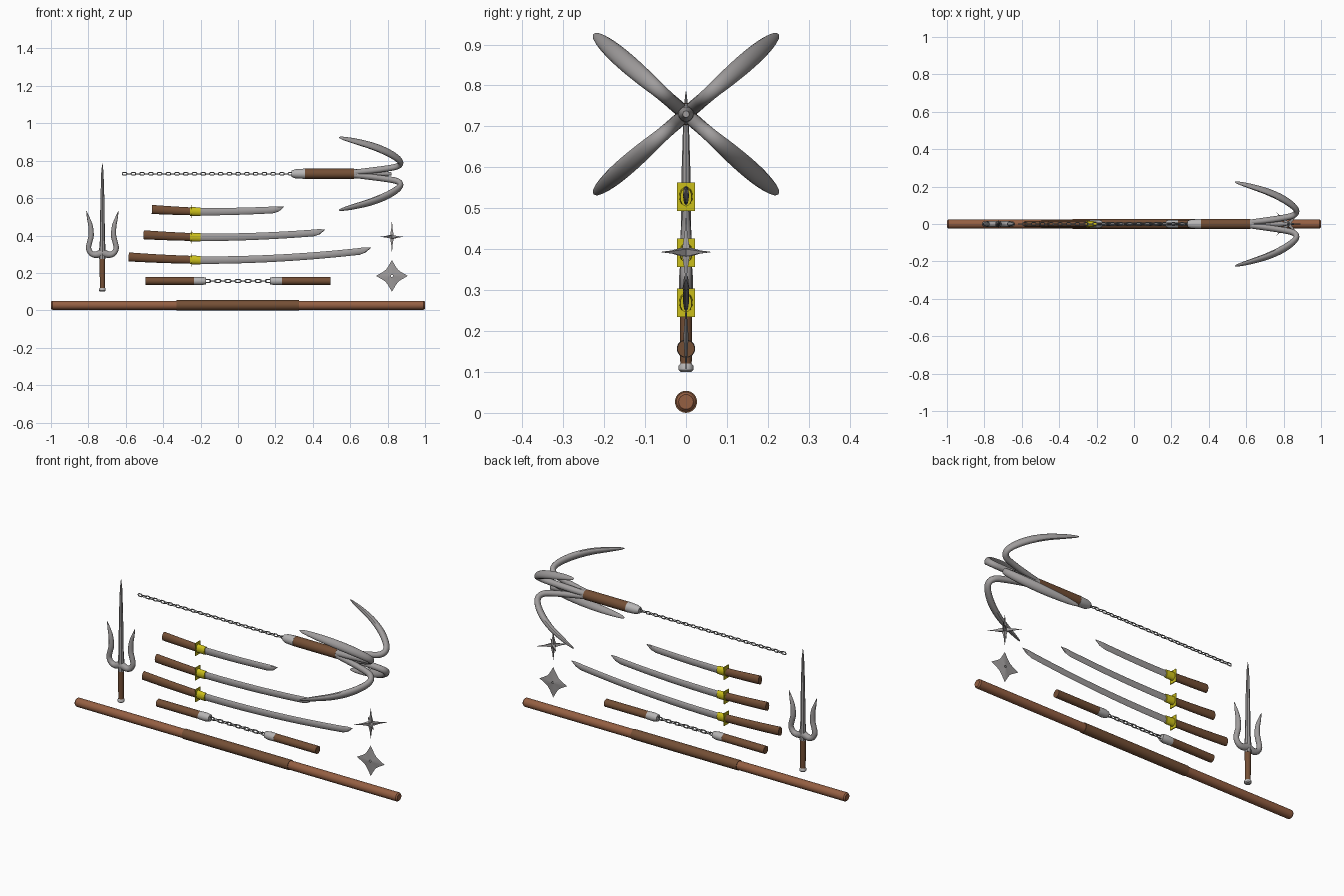
import bpy, bmesh, math
from mathutils import Vector

if "Cube" in bpy.data.objects:
    bpy.data.objects.remove(bpy.data.objects["Cube"])

X, Y, Z = Vector((1, 0, 0)), Vector((0, 1, 0)), Vector((0, 0, 1))


def material(name, rgb):
    m = bpy.data.materials.new(name)
    m.diffuse_color = (*rgb, 1)
    m.use_nodes = True
    m.node_tree.nodes["Principled BSDF"].inputs["Base Color"].default_value = m.diffuse_color
    return m


STEEL = material("steel grey", (0.35, 0.335, 0.335))
CAP = material("light cap grey", (0.47, 0.46, 0.46))
CHAIN = material("chain grey", (0.27, 0.27, 0.27))
WOOD = material("red brown wood", (0.30, 0.115, 0.055))
GRIP = material("dark brown grip", (0.175, 0.078, 0.036))
BRASS = material("yellow brass", (0.60, 0.52, 0.01))


def finish(name, bm, mat):
    bmesh.ops.recalc_face_normals(bm, faces=bm.faces)
    me = bpy.data.meshes.new(name)
    bm.to_mesh(me)
    bm.free()
    me.materials.append(mat)
    ob = bpy.data.objects.new(name, me)
    bpy.context.collection.objects.link(ob)
    bpy.ops.object.select_all(action='DESELECT')
    ob.select_set(True)
    bpy.context.view_layer.objects.active = ob
    bpy.ops.object.shade_smooth_by_angle(angle=math.radians(35))
    return ob


def spline(st, k=4):
    """Catmull-Rom resampling of stations."""
    p = [Vector(s) for s in st]
    out = []
    for i in range(len(p) - 1):
        a, b, c, d = p[max(i - 1, 0)], p[i], p[i + 1], p[min(i + 2, len(p) - 1)]
        for j in range(k):
            t = j / k
            out.append(0.5 * (2 * b + (c - a) * t + (2 * a - 5 * b + 4 * c - d) * t * t
                              + (3 * b - a - 3 * c + d) * t ** 3))
    return out + [p[-1]]


def sweep(bm, st, n=14, o=Vector(), u=X, v=Z, s=Y, closed=False):
    """Loft elliptical rings along a path in the u-v plane.
    Station: u, v, half width along s, half height in the plane."""
    rings, m = [], len(st)
    for i, (pu, pv, a, b) in enumerate(st):
        p = st[(i - 1) % m if closed else max(i - 1, 0)]
        q = st[(i + 1) % m if closed else min(i + 1, m - 1)]
        t = Vector((q[0] - p[0], q[1] - p[1])).normalized()
        nor = -t.y * u + t.x * v
        c = o + pu * u + pv * v
        rings.append([bm.verts.new(c + s * a * math.cos(w) + nor * b * math.sin(w))
                      for w in (2 * math.pi * k / n for k in range(n))])
    for i in range(m if closed else m - 1):
        r, q = rings[i], rings[(i + 1) % m]
        for k in range(n):
            bm.faces.new((r[k], r[(k + 1) % n], q[(k + 1) % n], q[k]))
    if not closed:
        bm.faces.new(rings[0])
        bm.faces.new(rings[-1])


def part(name, st, mat, **kw):
    bm = bmesh.new()
    sweep(bm, st, **kw)
    return finish(name, bm, mat)


def turned(name, prof, z, mat, n=24):
    """Round bar along x from (x, radius) pairs."""
    return part(name, [(x, z, r, r) for x, r in prof], mat, n=n)


def chain(name, x0, x1, z, count, length, width, wire):
    bm = bmesh.new()
    for i in range(count):
        c = x0 + length / 2 + (x1 - x0 - length) * i / (count - 1)
        ring = []
        for k in range(12):
            a = 2 * math.pi * (k + 0.5) / 12
            ring.append((math.cos(a) * (width / 2 - wire) + math.copysign((length - width) / 2, math.cos(a)),
                         math.sin(a) * (width / 2 - wire), wire, wire))
        v, s = (Z, Y) if i % 2 == 0 else (Y, Z)
        sweep(bm, ring, n=6, o=Vector((c, 0, z)), v=v, s=s, closed=True)
    finish(name, bm, CHAIN)


# Staff with wrapped middle
turned("staff", [(-1, .018), (-.993, .024), (.993, .024), (1, .018)], .027, WOOD)
turned("staff_grip", [(-.33, .027), (.325, .027)], .027, GRIP)

# Two handles joined by a chain
for side, sx in (("left", -1), ("right", 1)):
    turned(side + "_baton", [(sx * .495, .021), (sx * .225, .021)], .157, GRIP)
    turned(side + "_baton_cap", [(sx * .235, .0215), (sx * .195, .0225), (sx * .172, .018)], .157, CAP)
chain("baton_chain", -.182, .182, .157, 13, .04, .022, .003)

# Three curved swords: base height, handle end, tip
for name, z0, xh, xt in (("long", .268, -.585, .71), ("medium", .39, -.505, .465), ("short", .527, -.46, .245)):
    def arc(x):
        return z0 + .065 * (x + .2) ** 2
    st = []
    for i in range(13):
        x = -.21 + (xt - .06 + .21) * i / 12
        st.append((x, arc(x), .007, .020 - .002 * i / 12))
    st += [(xt - .03, arc(xt) + .002, .006, .014), (xt, arc(xt) + .013, .001, .001)]
    part(name + "_sword_blade", st, STEEL, n=8)
    grip = []
    for i in range(6):
        x = xh + (-.25 - xh) * i / 5
        grip.append((x, arc(x) + .008 - .006 * i / 5, .016, .024 - .003 * i / 5))
    part(name + "_sword_handle", grip, GRIP, n=16)
    part(name + "_sword_collar", [(-.256, z0 + .002, .017, .0235), (-.2, z0, .014, .0225)], BRASS, n=16)
    bpy.ops.mesh.primitive_cube_add(size=1, location=(-.25, 0, z0 + .001))
    guard = bpy.context.object
    guard.name = name + "_sword_guard"
    guard.scale = (.005, .044, .07)
    guard.data.materials.append(BRASS)

# Three-pronged dagger
at = dict(o=Vector((-.725, 0, 0)))
up = dict(u=Z, v=X, **at)
part("dagger_pommel", [(.1, 0, .013, .013), (.105, 0, .018, .018), (.115, 0, .018, .018), (.122, 0, .013, .013)],
     CAP, **up)
part("dagger_handle", [(.12, 0, .014, .014), (.285, 0, .0155, .0155)], GRIP, **up)
part("dagger_blade", [(.275, 0, .017, .017), (.33, 0, .017, .017), (.37, 0, .014, .014), (.6, 0, .0105, .0105),
                      (.74, 0, .006, .006), (.785, 0, .001, .001)], STEEL, n=8, **up)
for side, sx in (("left", -1), ("right", 1)):
    prong = [(0, .308, .017, .022), (.035, .297, .016, .017), (.06, .305, .015, .015), (.074, .332, .014, .014),
             (.068, .365, .014, .014), (.06, .40, .014, .014), (.063, .45, .012, .012), (.074, .49, .008, .008),
             (.086, .53, .001, .001)]
    part(side + "_dagger_prong", spline([(sx * a, b, c, d) for a, b, c, d in prong]), STEEL, n=12, **at)

# Grappling hook
zg = .73
chain("hook_chain", -.622, .297, zg, 39, .032, .02, .0028)
turned("hook_cap", [(.285, .016), (.305, .024), (.358, .0275)], zg, CAP)
turned("hook_handle", [(.355, .027), (.62, .027)], zg, GRIP)
turned("hook_hub", [(.615, .026), (.66, .022), (.76, .018), (.82, .008)], zg, STEEL)
claw = spline([(.61, .012, .014, .012), (.70, .025, .017, .015), (.79, .042, .017, .016), (.85, .060, .017, .016),
               (.869, .09, .018, .015), (.848, .13, .021, .016), (.79, .182, .023, .017), (.71, .23, .022, .015),
               (.62, .268, .017, .011), (.56, .29, .010, .006), (.54, .297, .003, .002)])
for sy in (-1, 1):
    for sz in (-1, 1):
        r = Vector((0, .225 * sy, .195 * sz)).normalized()
        part("hook_claw", claw, STEEL, o=Vector((0, 0, zg)), v=r, s=X.cross(r))

# Six-spiked throwing star
bm = bmesh.new()
for d in (Z, -Z, X + Y, X - Y, Y - X, -X - Y):
    d = d.normalized()
    s = d.orthogonal().normalized()
    sweep(bm, [(0, 0, .014, .014), (.014, 0, .012, .012), (.045, 0, .005, .005), (.085, 0, .0006, .0006)],
          n=4, o=Vector((.823, 0, .393)), u=d, v=s, s=d.cross(s))
finish("spiked_star", bm, STEEL)

# Flat four-pointed throwing star with a small hole
bm = bmesh.new()
c = Vector((.823, 0, .184))


def ring(radii, y, n=16):
    return [bm.verts.new(c + Vector((math.sin(i * math.tau / n) * radii[i % len(radii)], y,
                                     math.cos(i * math.tau / n) * radii[i % len(radii)]))) for i in range(n)]


edge = ring([.085, .0535, .046, .0535], 0)
front, back = ring([.006], -.006), ring([.006], .006)
for a, b in ((edge, front), (front, back), (back, edge)):
    for i in range(16):
        j = (i + 1) % 16
        bm.faces.new((a[i], a[j], b[j], b[i]))
finish("flat_star", bm, STEEL)
